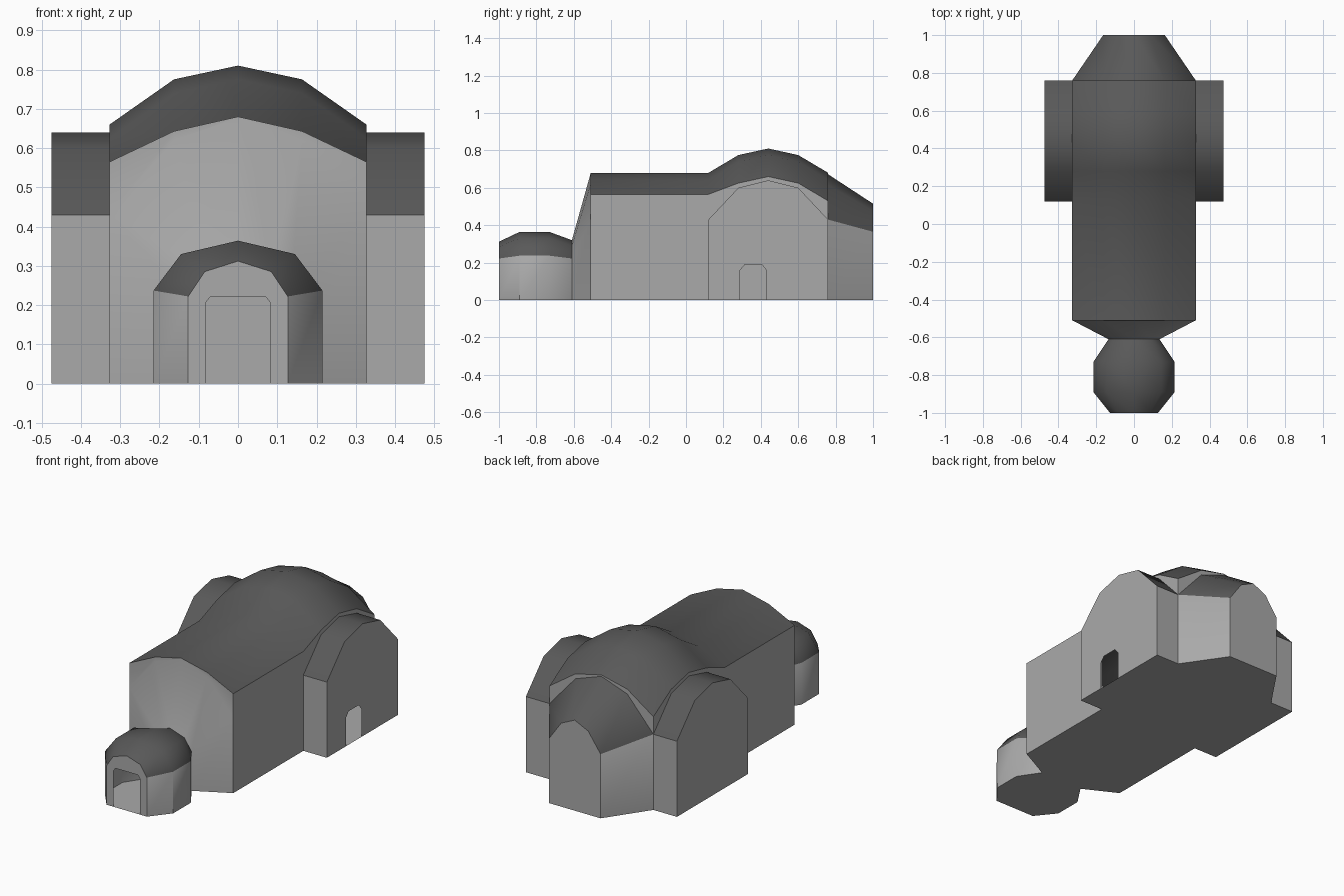
import bpy, bmesh
from math import radians
from mathutils import Matrix, Vector

cube = bpy.data.objects.get("Cube")
if cube:
    bpy.data.objects.remove(cube, do_unlink=True)


def material(name, value):
    mat = bpy.data.materials.new(name)
    mat.use_nodes = True
    mat.diffuse_color = (value, value, value, 1)
    mat.node_tree.nodes["Principled BSDF"].inputs["Base Color"].default_value = (value, value, value, 1)
    return mat


MATS = [material("pale_grey_wall", 0.4), material("dark_grey_roof", 0.1)]
WALL, ROOF = 0, 1


def ring(y, half, eave, mid_half, mid, top):
    """Arched cross-section from the +x foot over the crown to the -x foot."""
    right = [(half, 0), (half, eave), (mid_half, mid)]
    pts = right + [(0, top)] + [(-x, z) for x, z in reversed(right)]
    return [Vector((x, y, z)) for x, z in pts]


class Shell:
    """Collects faces of one part, then turns them into an object."""

    def __init__(self):
        self.bm = bmesh.new()

    def face(self, pts, mat=WALL):
        f = self.bm.faces.new([self.bm.verts.new(p) for p in pts])
        f.material_index = mat

    def loft(self, rings, walls=True, roof=ROOF):
        for a, b in zip(rings, rings[1:]):
            for i in range(6):
                is_wall = i in (0, 5)
                if walls or not is_wall:
                    self.face((a[i], b[i], b[i + 1], a[i + 1]), WALL if is_wall else roof)

    def frame(self, inner, outer, back=True):
        """Wall between two arched lines, facing +y or -y."""
        for i in range(len(inner) - 1):
            quad = [inner[i], inner[i + 1], outer[i + 1], outer[i]]
            self.face(quad if back else quad[::-1])

    def cap(self, section, back=True, door=None):
        """End wall, with an optional doorway (centre, half width, shoulder, top half, top)."""
        pts = list(section)
        if door:
            c, w, shoulder, tw, top = door
            y = section[0].y
            notch = [(-w, 0), (-w, shoulder), (-tw, top), (tw, top), (w, shoulder), (w, 0)]
            pts += [Vector((c + x, y, z)) for x, z in notch]
        self.face(pts[::-1] if back else pts)

    def build(self, name, matrix=Matrix()):
        bmesh.ops.remove_doubles(self.bm, verts=self.bm.verts, dist=0.0005)
        self.bm.transform(matrix)
        mesh = bpy.data.meshes.new(name)
        self.bm.to_mesh(mesh)
        self.bm.free()
        for mat in MATS:
            mesh.materials.append(mat)
        obj = bpy.data.objects.new(name, mesh)
        bpy.context.collection.objects.link(obj)
        bpy.ops.object.select_all(action="DESELECT")
        obj.select_set(True)
        bpy.context.view_layer.objects.active = obj
        bpy.ops.object.shade_smooth_by_angle(angle=radians(38))
        return obj


W, M = 0.327, 0.163          # nave half width and roof shoulder
FRONT, CROSS, BACK = -0.51, 0.12, 0.76
CENTRE = (CROSS + BACK) / 2

# Nave walls and vaulted roof swelling over the crossing
nave_rings = [ring(y, W, e, M, m, t) for y, e, m, t in (
    (FRONT, 0.565, 0.643, 0.68), (CROSS, 0.565, 0.643, 0.68),
    (0.28, 0.625, 0.74, 0.775), (CENTRE, 0.66, 0.775, 0.81),
    (0.60, 0.625, 0.74, 0.775), (BACK, 0.53, 0.643, 0.68))]
nave = Shell()
nave.loft(nave_rings[:2])
nave.loft(nave_rings[1:], walls=False)
nave.build("nave")

# Apse narrowing to the arched back wall
apse_rings = [ring(BACK, W, 0.43, M, 0.615, 0.672), ring(1.0, M, 0.365, 0.085, 0.475, 0.515)]
apse = Shell()
apse.loft(apse_rings)
apse.cap(apse_rings[1])
apse.frame(apse_rings[0][1:6], nave_rings[-1][1:6])
apse.build("apse")

# Tapered front facade leading to the porch
neck = ring(-0.61, 0.135, 0.222, 0.09, 0.29, 0.32)
facade_arch = ring(FRONT, W, 0.43, M, 0.62, 0.677)
facade = Shell()
facade.loft([neck, facade_arch], roof=WALL)
facade.frame(facade_arch[1:6], nave_rings[0][1:6], back=False)
facade.build("front_facade")

# Domed porch with an open doorway
porch_rings = [ring(-1.0, 0.127, 0.222, 0.085, 0.285, 0.312),
               ring(-0.89, 0.215, 0.237, 0.145, 0.33, 0.364),
               ring(-0.73, 0.215, 0.237, 0.145, 0.33, 0.364),
               neck]
porch = Shell()
porch.loft(porch_rings)
porch.cap(porch_rings[0], back=False, door=(0, 0.083, 0.205, 0.07, 0.222))
porch.build("porch")

# Transepts, built facing +y and turned to each side
for name, angle, door in (("right_transept", -90, None), ("left_transept", 90, None)):
    on_plus_x = angle < 0
    if on_plus_x:
        name, door = "left_transept", (0.08, 0.07, 0.16, 0.045, 0.19)
    else:
        name = "right_transept"
    arches = [ring(y, 0.32, 0.43, 0.16, 0.60, 0.64) for y in (W, 0.475)]
    eaves = [r[1].z for r in nave_rings[1:]]
    if not on_plus_x:
        eaves.reverse()
    top_line = [Vector((p.x, W, z)) for p, z in zip(arches[0][1:6], eaves)]
    transept = Shell()
    transept.loft(arches)
    transept.cap(arches[1], door=door)
    transept.frame(arches[0][1:6], top_line)
    transept.build(name, Matrix.Translation((0, CENTRE, 0)) @ Matrix.Rotation(radians(angle), 4, "Z"))

# Ground floor closing the shell from below
half_plan = [(0.127, -1), (0.215, -0.89), (0.215, -0.73), (0.135, -0.61), (W, FRONT), (W, CROSS),
             (0.475, CROSS), (0.475, BACK), (W, BACK), (M, 1)]
plan = half_plan + [(-x, y) for x, y in reversed(half_plan)]
floor = Shell()
floor.face([Vector((x, y, 0)) for x, y in reversed(plan)])
floor.build("floor")
